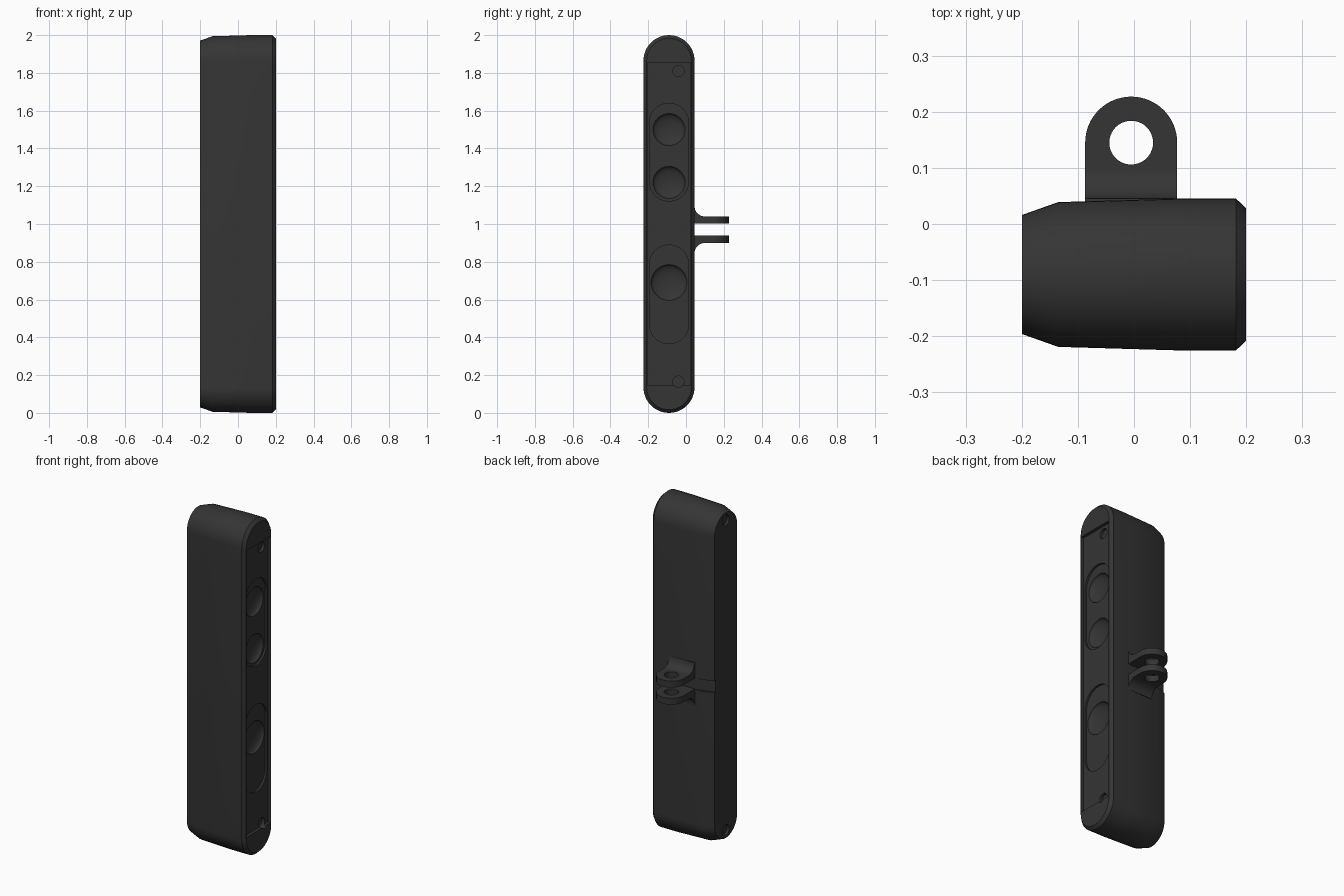
import bpy, bmesh
from math import sin, cos, pi, radians
from mathutils import Vector

if "Cube" in bpy.data.objects:
    bpy.data.objects.remove(bpy.data.objects["Cube"])

YC = -0.09  # centre of the body in y

mat = bpy.data.materials.new("dark_plastic")
mat.diffuse_color = (0.035, 0.035, 0.035, 1)
mat.use_nodes = True
mat.node_tree.nodes["Principled BSDF"].inputs["Base Color"].default_value = mat.diffuse_color


def loft(name, rings):
    """Closed solid from a list of equal-length point rings."""
    bm = bmesh.new()
    vs = [[bm.verts.new(p) for p in r] for r in rings]
    n = len(vs[0])
    for a, b in zip(vs, vs[1:]):
        for i in range(n):
            bm.faces.new((a[i], a[(i + 1) % n], b[(i + 1) % n], b[i]))
    bm.faces.new(vs[0][::-1])
    bm.faces.new(vs[-1])
    bmesh.ops.recalc_face_normals(bm, faces=bm.faces)
    me = bpy.data.meshes.new(name)
    bm.to_mesh(me)
    bm.free()
    ob = bpy.data.objects.new(name, me)
    bpy.context.collection.objects.link(ob)
    me.materials.append(mat)
    return ob


def stadium(x, y, z0, z1, r, n=24):
    """Upright capsule outline in the yz plane; z0, z1 are the arc centres."""
    top = [(x, y + r * cos(pi * i / n), z1 + r * sin(pi * i / n)) for i in range(n + 1)]
    low = [(x, y - r * cos(pi * i / n), z0 - r * sin(pi * i / n)) for i in range(n + 1)]
    return top + low


def disc(x, y, z, r, n=32):
    return [(x, y + r * cos(2 * pi * i / n), z + r * sin(2 * pi * i / n)) for i in range(n)]


def boolean(ob, cutter, op="DIFFERENCE"):
    m = ob.modifiers.new("cut", "BOOLEAN")
    m.operation, m.object, m.solver = op, cutter, "EXACT"
    bpy.context.view_layer.objects.active = ob
    bpy.ops.object.modifier_apply(modifier=m.name)
    bpy.data.objects.remove(cutter)


def smooth(ob):
    bpy.ops.object.select_all(action="DESELECT")
    ob.select_set(True)
    bpy.context.view_layer.objects.active = ob
    bpy.ops.object.shade_smooth_by_angle(angle=radians(30))


# Body: capsule section tapering towards the left face
profile = [(-0.2, 0.106), (-0.135, 0.129), (0.07, 0.135), (0.182, 0.135), (0.2, 0.118)]
body = loft("body", [stadium(x, YC, 0.135, 1.865, r) for x, r in profile])

# Shallow panel recess in the right face
panel = [(-0.205, 0.145), (0.025, 0.145), (0.025, 1.855), (-0.205, 1.855)]
boolean(body, loft("panel_cut", [[(x, y, z) for y, z in panel] for x in (0.182, 0.3)]))

# Two long pockets inside the panel
for z0, z1 in ((1.225, 1.535), (0.47, 0.785)):
    boolean(body, loft("pocket_cut", [stadium(0.17, YC, z0, z1, 0.104),
                                      stadium(0.3, YC, z0, z1, 0.104)]))

# Round dished seats inside the pockets
for z, r in ((1.5, 0.085), (1.22, 0.085), (0.69, 0.095)):
    rings = []
    for i in range(7):
        a = radians(8 + 82 * i / 6)
        rings.append(disc(0.17 - 0.03 * cos(a), YC, z, r * sin(a)))
    rings.append(disc(0.3, YC, z, r))
    boolean(body, loft("dish_cut", rings))

# Screw holes: two in the panel, two in the left face
for x0, x1, y, z, r in ((0.165, 0.3, -0.04, 1.81, 0.03), (0.165, 0.3, -0.04, 0.165, 0.03),
                        (-0.3, -0.185, YC, 1.925, 0.032), (-0.3, -0.185, YC, 0.075, 0.032)):
    boolean(body, loft("screw_cut", [disc(x0, y, z, r), disc(x1, y, z, r)]))

# Clearance wedge in the back face, beside the prongs
wedge = [(-0.06, 0.046), (-0.06, 0.1), (-0.3, 0.1), (-0.3, -0.02)]
boolean(body, loft("wedge_cut", [[(x, y, z) for x, y in wedge] for z in (0.935, 1.005)]))
smooth(body)

# Mount prongs: filleted side profile trimmed to a rounded plan, with a bolt hole
CX, CY = -0.005, 0.145
fillet = [(0.1 - 0.055 * cos(pi / 2 * i / 10), 1.095 - 0.055 * sin(pi / 2 * i / 10))
          for i in range(11)]
side = [(0.025, 1.002), (0.025, 1.095)] + fillet + [(0.25, 1.04), (0.25, 1.002)]
plan = [(CX + 0.082 * cos(pi * i / 32), CY + 0.082 * sin(pi * i / 32)) for i in range(33)]
plan += [(CX - 0.082, 0.0), (CX + 0.082, 0.0)]
hole = [(CX + 0.039 * cos(2 * pi * i / 40), CY + 0.039 * sin(2 * pi * i / 40)) for i in range(40)]
for name, flip in (("upper_prong", False), ("lower_prong", True)):
    pts = [(y, 1.94 - z if flip else z) for y, z in side]
    prong = loft(name, [[(x, y, z) for y, z in pts] for x in (-0.2, 0.2)])
    boolean(prong, loft("plan_trim", [[(x, y, z) for x, y in plan] for z in (0.7, 1.3)]), "INTERSECT")
    boolean(prong, loft("hole_cut", [[(x, y, z) for x, y in hole] for z in (0.7, 1.3)]))
    smooth(prong)
